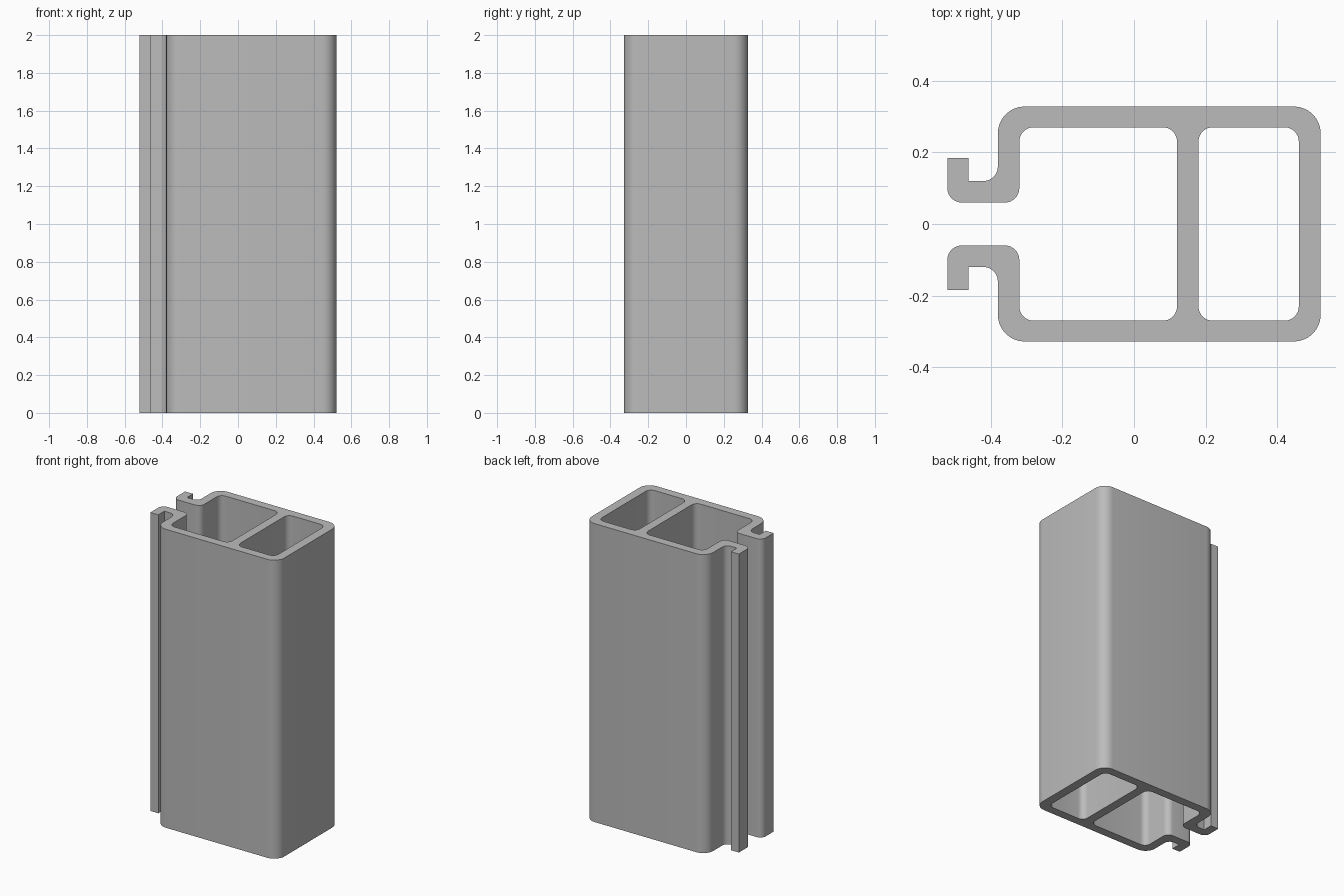
import bpy, bmesh, math
from mathutils import Vector

if "Cube" in bpy.data.objects:
    bpy.data.objects.remove(bpy.data.objects["Cube"])

HEIGHT = 2.0


def rounded(corners, steps=8):
    """Closed outline from (x, y, radius) corners, rounding each one with an arc."""
    pts = []
    n = len(corners)
    for i, (x, y, r) in enumerate(corners):
        p = Vector((x, y))
        if r == 0:
            pts.append(p)
            continue
        a = (Vector(corners[i - 1][:2]) - p).normalized()
        b = (Vector(corners[(i + 1) % n][:2]) - p).normalized()
        centre = p + (a + b) * r          # all corners are right angles
        for k in range(steps + 1):
            t = math.pi / 2 * k / steps
            pts.append(centre - b * r * math.cos(t) - a * r * math.sin(t))
    return pts


# Upper half of the open C-shaped outline: outer wall, hooked lip, inner chamber
half = [
    (0.521, 0.328, 0.075), (-0.38, 0.328, 0.075), (-0.38, 0.12, 0.04),
    (-0.462, 0.12, 0), (-0.462, 0.184, 0), (-0.521, 0.184, 0),
    (-0.521, 0.06, 0.04), (-0.32, 0.06, 0.04), (-0.32, 0.27, 0.04),
    (0.12, 0.27, 0.04),
]
outline = half + [(x, -y, r) for x, y, r in reversed(half)]

# Closed chamber on the right of the divider
chamber = [(0.18, 0.27, 0.04), (0.46, 0.27, 0.04),
           (0.46, -0.27, 0.04), (0.18, -0.27, 0.04)]

# Fill the section and extrude it upwards
bm = bmesh.new()
edges = []
for loop in (outline, chamber):
    vs = [bm.verts.new((p.x, p.y, 0)) for p in rounded(loop)]
    edges += [bm.edges.new((v, vs[i - 1])) for i, v in enumerate(vs)]
bmesh.ops.triangle_fill(bm, edges=edges, use_beauty=True, normal=(0, 0, 1))
top = bmesh.ops.extrude_face_region(bm, geom=bm.faces[:], use_keep_orig=True)["geom"]
bmesh.ops.translate(bm, vec=(0, 0, HEIGHT),
                    verts=[g for g in top if isinstance(g, bmesh.types.BMVert)])
bmesh.ops.recalc_face_normals(bm, faces=bm.faces[:])

mesh = bpy.data.meshes.new("extruded_profile")
bm.to_mesh(mesh)
bm.free()
profile = bpy.data.objects.new("extruded_profile", mesh)
bpy.context.collection.objects.link(profile)

# Plain grey metal
grey = bpy.data.materials.new("grey")
grey.diffuse_color = (0.5, 0.5, 0.5, 1)
grey.use_nodes = True
grey.node_tree.nodes["Principled BSDF"].inputs["Base Color"].default_value = grey.diffuse_color
mesh.materials.append(grey)

# Smooth rounded corners, sharp rims
bpy.context.view_layer.objects.active = profile
profile.select_set(True)
bpy.ops.object.shade_smooth_by_angle(angle=math.radians(30))
